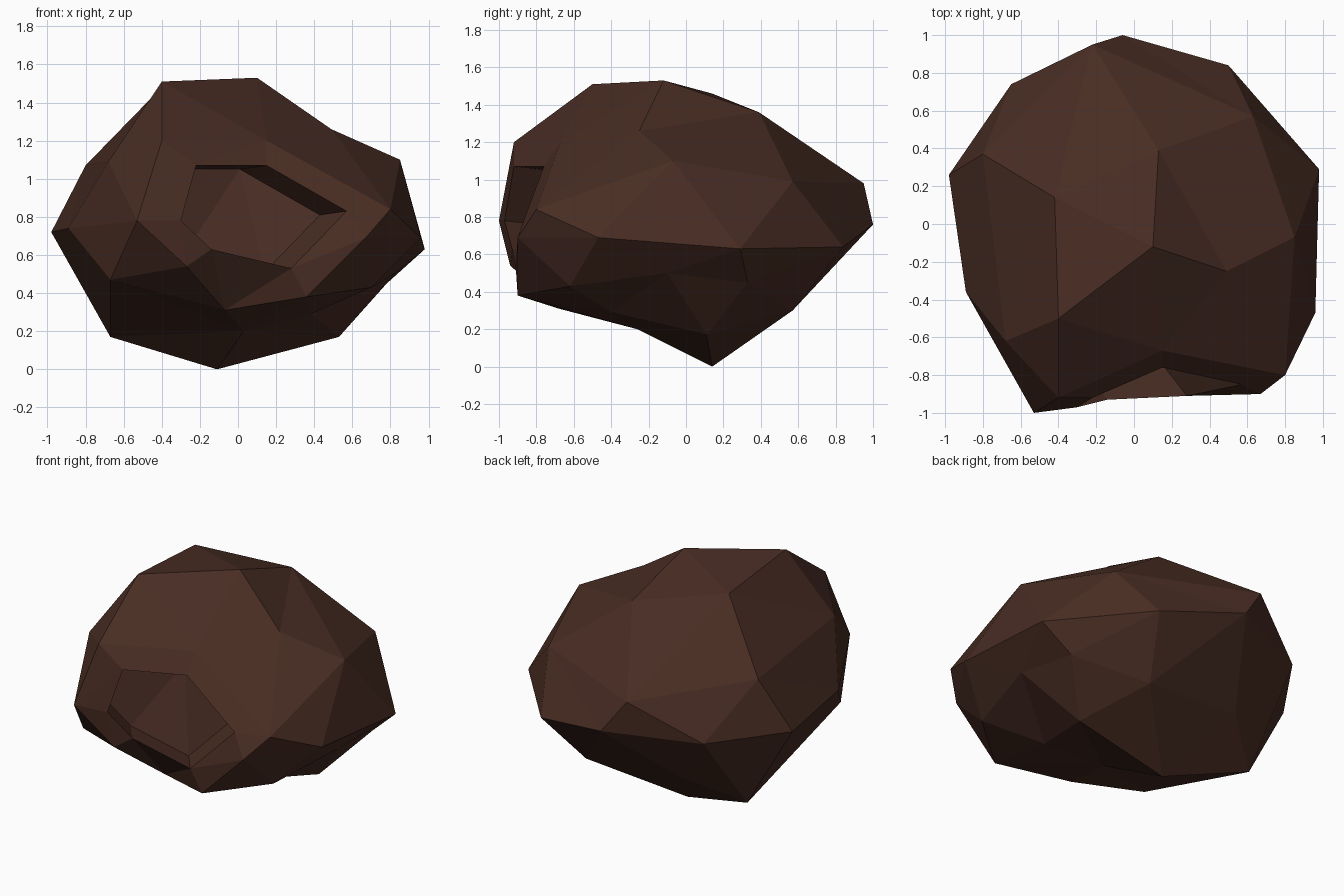
import bpy
import bmesh
from mathutils import Vector

# Remove the default cube only
default_cube = bpy.data.objects.get("Cube")
if default_cube:
    bpy.data.objects.remove(default_cube, do_unlink=True)

# Corner points of the boulder, grouped by region
crown = [
    (-.4, -.5, 1.51), (.1, -.12, 1.53), (.49, -.25, 1.26), (.85, -.07, 1.1),
    (.63, .57, .99), (.13, .39, 1.36), (-.8, .37, 1.07), (-.68, -.62, 1.09),
]
crown_dip = [(-.42, .14, 1.46)]
waist = [
    (-.98, .26, .72), (-.89, -.36, .74), (.98, .29, .63), (.96, -.47, .69),
    (.5, .84, .64), (-.06, 1, .76), (-.22, .95, .98), (-.65, .74, .73),
]
belly = [
    (-.67, .3, .17), (-.11, .14, 0), (.53, .11, .17), (.35, .57, .3),
    (-.35, .55, .35), (.78, .33, .45), (.82, -.1, .5), (.7, -.62, .43),
    (.38, -.4, .29), (.03, -.26, .2), (-.07, -.68, .31), (-.67, -.7, .47),
]
front_rim = [
    (-.4, -.92, 1.2), (.15, -.67, 1.2), (.8, -.8, .84), (.67, -.9, .69),
    (.36, -.9, .38), (-.27, -.94, .54), (-.53, -1, .78),
]
hollow_lip = [
    (-.22, -.92, 1.07), (.15, -.76, 1.07), (.57, -.85, .83),
    (.28, -.91, .53), (-.14, -.93, .63), (-.3, -.97, .78),
]
HOLLOW_OFFSET = Vector((-.14, .18, -.02))
CENTRE = Vector((0, 0, .75))
DIP_RADIUS = .96


def wrap_points(bm, ridges, dips):
    """Skin a star-shaped point cloud: hull on a sphere, then restore radii.
    Dips sit slightly inside the sphere so edges prefer to join ridges."""
    targets = [(Vector(p), DIP_RADIUS) for p in dips]
    targets += [(Vector(p), 1) for p in ridges]
    verts = [bm.verts.new((t - CENTRE).normalized() * r) for t, r in targets]
    bmesh.ops.convex_hull(bm, input=verts)
    for vert, (target, radius) in zip(verts, targets):
        vert.co = target
    return verts


def sink_faces(bm, faces, offset):
    """Push a patch of faces inward, leaving walls around it."""
    result = bmesh.ops.extrude_face_region(bm, geom=faces)
    moved = [g for g in result["geom"] if isinstance(g, bmesh.types.BMVert)]
    bmesh.ops.translate(bm, verts=moved, vec=offset)
    leftover = [f for f in faces if f.is_valid]
    if leftover:
        bmesh.ops.delete(bm, geom=leftover, context="FACES")


# Boulder skin with the hollow sunk into its front
bm = bmesh.new()
verts = wrap_points(bm, crown + waist + front_rim + hollow_lip, belly + crown_dip)
lip = set(verts[-len(hollow_lip):])
hollow = [f for f in bm.faces if all(v in lip for v in f.verts)]
sink_faces(bm, hollow, HOLLOW_OFFSET)
bmesh.ops.recalc_face_normals(bm, faces=bm.faces[:])

mesh = bpy.data.meshes.new("boulder")
bm.to_mesh(mesh)
bm.free()
boulder = bpy.data.objects.new("boulder", mesh)
bpy.context.collection.objects.link(boulder)

# Dark brown stone
stone = bpy.data.materials.new("dark_brown_stone")
stone.use_nodes = True
colour = (.066, .026, .017, 1)
stone.diffuse_color = colour
shader = next(n for n in stone.node_tree.nodes if n.type == "BSDF_PRINCIPLED")
shader.inputs["Base Color"].default_value = colour
shader.inputs["Roughness"].default_value = .9
mesh.materials.append(stone)
